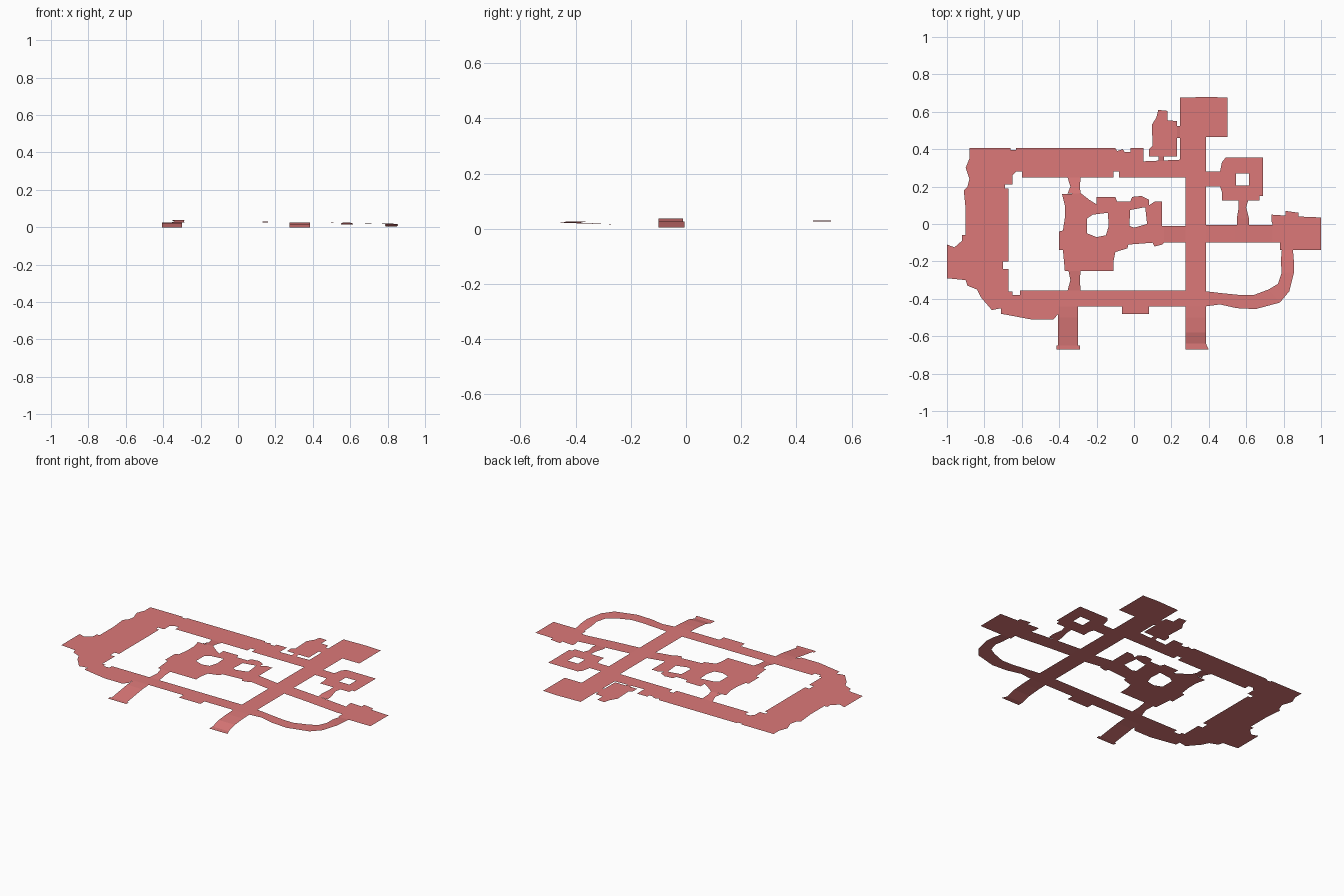
import bpy
from mathutils import Vector
from mathutils.geometry import tessellate_polygon

# Floor heights
MAIN, HIGH, SIDE, LOW = 0.026, 0.038, 0.030, 0.005

mat = bpy.data.materials.new("floor_red")
mat.diffuse_color = (0.72, 0.19, 0.19, 1)


def add_mesh(name, verts, faces):
    me = bpy.data.meshes.new(name)
    me.from_pydata(verts, [], faces)
    for p in me.polygons:          # floors always face up
        if p.normal.z < 0:
            p.flip()
    me.materials.append(mat)
    me.update()
    ob = bpy.data.objects.new(name, me)
    bpy.context.collection.objects.link(ob)
    return ob


def floor(name, outline, z, holes=()):
    """Flat floor from an outline with optional holes."""
    loops = [[Vector((x, y, 0)) for x, y in l] for l in (outline, *holes)]
    verts = [(v.x, v.y, z) for l in loops for v in l]
    add_mesh(name, verts, tessellate_polygon(loops))


def strip(name, rows):
    """Sloped walkway lofted through rows (left xy, right xy, z)."""
    verts = []
    for a, b, z in rows:
        verts += [(*a, z), (*b, z)]
    faces = [(2 * i, 2 * i + 1, 2 * i + 3, 2 * i + 2) for i in range(len(rows) - 1)]
    add_mesh(name, verts, faces)


def ramp_y(name, rows):
    strip(name, [((x0, y), (x1, y), z) for x0, x1, y, z in rows])


def ramp_x(name, rows):
    strip(name, [((x, y0), (x, y1), z) for y0, y1, x, z in rows])


# West hall with the north and south corridors
outer_north = [(0.275, 0.345), (0.05, 0.335), (0.05, 0.405), (-0.02, 0.405), (-0.02, 0.385),
               (-0.05, 0.385), (-0.06, 0.40), (-0.09, 0.39), (-0.10, 0.405), (-0.63, 0.405),
               (-0.63, 0.395), (-0.66, 0.395), (-0.66, 0.405)]
outer_west = [(-0.88, 0.405), (-0.88, 0.35), (-0.90, 0.30), (-0.88, 0.24), (-0.89, 0.20),
              (-0.91, 0.18), (-0.90, 0.08), (-0.90, -0.06), (-0.92, -0.06), (-0.92, -0.09),
              (-0.96, -0.125), (-1.0, -0.11), (-1.0, -0.29), (-0.90, -0.30), (-0.89, -0.33),
              (-0.84, -0.35), (-0.82, -0.39), (-0.76, -0.46), (-0.71, -0.45), (-0.71, -0.48),
              (-0.55, -0.51), (-0.43, -0.51), (-0.405, -0.48)]
outer_south = [(-0.405, -0.44), (-0.065, -0.44), (-0.065, -0.48), (0.08, -0.48), (0.08, -0.44),
               (0.275, -0.44)]
inner = [(0.275, -0.355), (-0.61, -0.355), (-0.61, -0.38), (-0.65, -0.38), (-0.65, -0.36),
         (-0.67, -0.36), (-0.67, -0.24), (-0.70, -0.24), (-0.70, -0.20), (-0.67, -0.20),
         (-0.67, 0.19), (-0.69, 0.19), (-0.69, 0.21), (-0.65, 0.21), (-0.65, 0.26),
         (-0.63, 0.28), (-0.60, 0.28), (-0.60, 0.248), (-0.11, 0.248), (-0.11, 0.28),
         (-0.08, 0.28), (-0.08, 0.248), (0.275, 0.248)]
floor("west_hall", outer_north + outer_west + outer_south + inner, MAIN)

# North-south trunk corridor with the north room
floor("trunk_corridor", [(0.275, -0.44), (0.385, -0.44), (0.385, 0.465), (0.50, 0.465),
                         (0.50, 0.675), (0.40, 0.68), (0.245, 0.675), (0.245, 0.344), (0.275, 0.345)], MAIN)

# Small north side room and its two thresholds
floor("side_room", [(0.08, 0.36), (0.23, 0.36), (0.23, 0.55), (0.18, 0.555), (0.18, 0.605),
                    (0.13, 0.61), (0.12, 0.57), (0.095, 0.53), (0.10, 0.42), (0.08, 0.40)], SIDE)
ramp_y("side_room_south_threshold", [(0.13, 0.16, 0.36, SIDE), (0.13, 0.16, 0.338, MAIN)])
ramp_x("side_room_east_threshold", [(0.46, 0.525, 0.23, SIDE), (0.46, 0.525, 0.245, MAIN)])

# Raised central block with two wells
center = [(-0.285, 0.165), (-0.355, 0.16), (-0.385, 0.16), (-0.37, 0.10), (-0.37, 0.03),
          (-0.38, -0.035), (-0.40, -0.04), (-0.40, -0.14), (-0.38, -0.14), (-0.37, -0.25),
          (-0.11, -0.25), (-0.11, -0.20), (-0.10, -0.15), (-0.035, -0.13), (-0.03, -0.11),
          (0.10, -0.10), (0.11, -0.12), (0.15, -0.11), (0.16, -0.10), (0.16, -0.01),
          (0.15, -0.01), (0.15, 0.12), (0.11, 0.12), (0.08, 0.10), (0.08, 0.13),
          (0.04, 0.15), (-0.01, 0.145), (-0.02, 0.12), (-0.09, 0.12), (-0.10, 0.145),
          (-0.20, 0.145), (-0.20, 0.105), (-0.24, 0.13)]
well_west = [(-0.25, 0.03), (-0.22, 0.05), (-0.14, 0.06), (-0.135, -0.01), (-0.15, -0.06),
             (-0.20, -0.07), (-0.25, -0.05)]
well_east = [(-0.02, 0.075), (0.06, 0.09), (0.07, 0.0), (0.0, -0.02), (-0.025, -0.01)]
floor("central_block", center, HIGH, [well_west, well_east])

# Ramps from the central block down to the corridors
ramp_y("central_north_ramp", [(-0.355, -0.285, 0.248, MAIN), (-0.34, -0.29, 0.20, 0.032),
                              (-0.355, -0.285, 0.163, HIGH)])
ramp_y("central_south_ramp", [(-0.35, -0.285, -0.25, HIGH), (-0.34, -0.29, -0.30, 0.032),
                              (-0.355, -0.285, -0.355, MAIN)])
ramp_x("central_east_ramp", [(-0.10, -0.01, 0.16, HIGH), (-0.10, -0.01, 0.275, MAIN)])

# Exit ramps at the south edge
ramp_y("southwest_exit", [(-0.405, -0.30, -0.44, MAIN), (-0.405, -0.30, -0.50, 0.022),
                          (-0.405, -0.30, -0.65, 0.0)])
floor("southwest_landing", [(-0.415, -0.65), (-0.29, -0.65), (-0.29, -0.672), (-0.415, -0.672)], 0)
ramp_y("south_exit", [(0.275, 0.385, -0.44, MAIN), (0.275, 0.385, -0.50, 0.024),
                      (0.275, 0.385, -0.58, 0.017), (0.275, 0.385, -0.64, 0.0)])
floor("south_landing", [(0.275, -0.64), (0.385, -0.64), (0.40, -0.672), (0.275, -0.672)], 0)

# East ring room around a square well
floor("ring_room", [(0.385, 0.20), (0.46, 0.20), (0.47, 0.17), (0.47, 0.125), (0.67, 0.125),
                    (0.67, 0.15), (0.69, 0.15), (0.69, 0.355), (0.49, 0.355), (0.47, 0.33),
                    (0.46, 0.28), (0.385, 0.28)], MAIN,
      [[(0.545, 0.205), (0.615, 0.205), (0.615, 0.27), (0.545, 0.27)]])
ramp_y("ring_room_link", [(0.56, 0.61, 0.125, MAIN), (0.56, 0.60, 0.09, 0.024),
                          (0.55, 0.615, 0.03, 0.020), (0.55, 0.615, -0.006, 0.016)])

# East corridor descending to the east room
ramp_x("east_corridor", [(-0.10, -0.006, 0.385, MAIN), (-0.10, -0.006, 0.54, 0.018),
                         (-0.10, -0.006, 0.74, LOW)])
floor("east_room", [(0.74, -0.10), (0.78, -0.10), (0.78, -0.14), (1.0, -0.14), (1.0, 0.035),
                    (0.88, 0.04), (0.88, 0.06), (0.81, 0.07), (0.81, 0.045), (0.735, 0.05),
                    (0.735, 0.015), (0.74, 0.0)], LOW)

# Curved passage from the east room back to the trunk
strip("curved_passage", [
    ((0.79, -0.14), (0.85, -0.14), LOW), ((0.785, -0.20), (0.855, -0.20), 0.012),
    ((0.79, -0.26), (0.855, -0.26), 0.016), ((0.77, -0.32), (0.83, -0.36), 0.019),
    ((0.72, -0.35), (0.78, -0.42), 0.021), ((0.64, -0.38), (0.65, -0.455), 0.022),
    ((0.57, -0.38), (0.55, -0.45), 0.023), ((0.47, -0.37), (0.46, -0.43), 0.025),
    ((0.385, -0.36), (0.385, -0.44), MAIN)])
